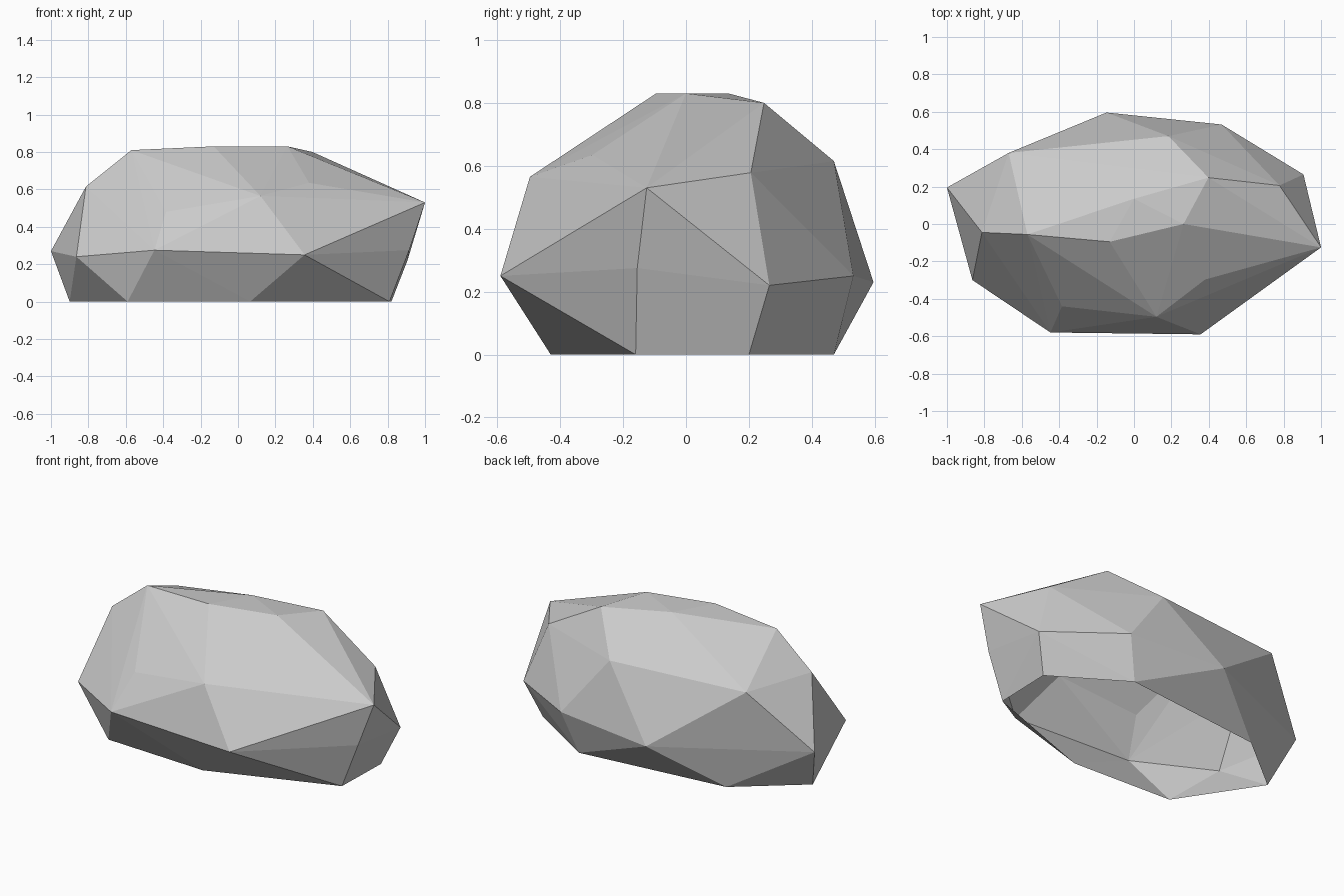
import bpy
import bmesh

# Start without the default cube
default_cube = bpy.data.objects.get("Cube")
if default_cube:
    bpy.data.objects.remove(default_cube, do_unlink=True)


def make_material(name, colour):
    material = bpy.data.materials.new(name)
    material.use_nodes = True
    material.diffuse_color = colour
    shader = next(node for node in material.node_tree.nodes if node.type == "BSDF_PRINCIPLED")
    shader.inputs["Base Color"].default_value = colour
    shader.inputs["Roughness"].default_value = 0.9
    return material


# Corners of the boulder, from the ground up
ground_ring = [
    (-.9, .07, 0), (-.53, .37, 0), (.39, .47, 0), (.82, .2, 0),
    (.81, -.16, 0), (.065, -.43, 0), (-.59, -.4, 0),
]
wide_belt = [
    (-1, .195, .27), (-.147, .596, .23), (.468, .532, .25), (.906, .265, .22),
    (.915, -.155, .275), (.356, -.59, .25), (-.447, -.58, .275), (-.864, -.3, .24),
]
shoulder = [
    (-.67, .38, .615), (.184, .47, .615), (.778, .206, .578), (1, -.125, .53),
    (.38, -.297, .635), (.12, -.496, .565), (-.385, -.44, .48), (-.813, -.045, .615),
]
crown = [
    (-.57, -.056, .81), (-.13, -.095, .83), (.265, 0, .83), (.398, .248, .8), (0, .135, .83),
]


def build_shell(name, corners, material):
    """Wrap flat facets tightly around the corners and leave the underside open."""
    bm = bmesh.new()
    for corner in corners:
        bm.verts.new(corner)
    bmesh.ops.convex_hull(bm, input=bm.verts[:])
    underside = [face for face in bm.faces if max(v.co.z for v in face.verts) < .01]
    bmesh.ops.delete(bm, geom=underside, context="FACES")
    bmesh.ops.recalc_face_normals(bm, faces=bm.faces[:])
    # Point every facet outward, away from the middle of the rock
    for face in bm.faces:
        middle = face.calc_center_median()
        middle.z -= .3
        if face.normal.dot(middle) < 0:
            face.normal_flip()
        face.smooth = False
    mesh = bpy.data.meshes.new(name)
    bm.to_mesh(mesh)
    bm.free()
    mesh.materials.append(material)
    shell = bpy.data.objects.new(name, mesh)
    bpy.context.collection.objects.link(shell)
    return shell


# Boulder
stone_grey = make_material("stone_grey", (.6, .6, .6, 1))
build_shell("boulder", ground_ring + wide_belt + shoulder + crown, stone_grey)
